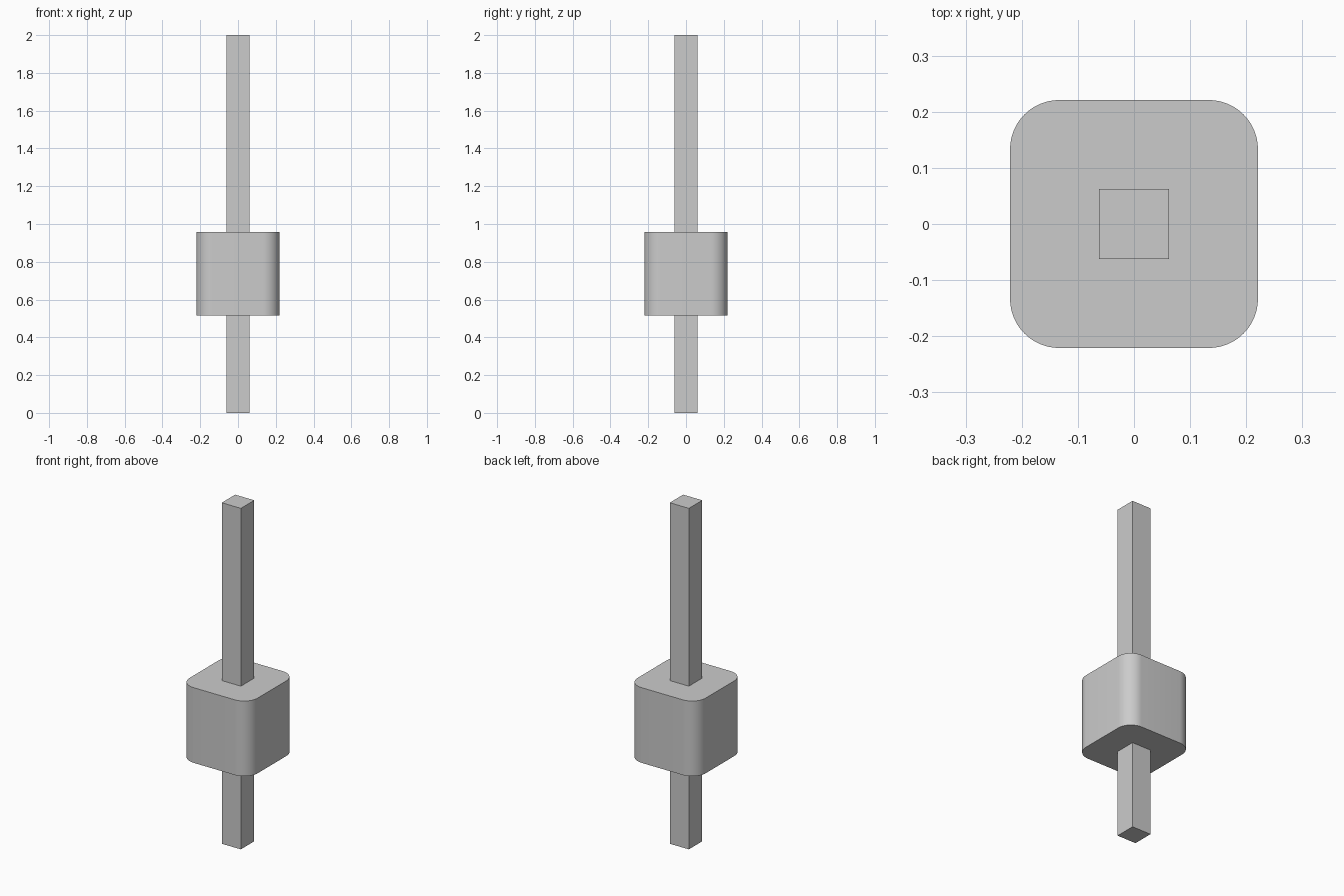
import bpy
import bmesh

default = bpy.data.objects.get("Cube")
if default:
    bpy.data.objects.remove(default, do_unlink=True)

grey = bpy.data.materials.new("light grey")
grey.use_nodes = True
colour = (0.6, 0.6, 0.6, 1)
grey.diffuse_color = colour
grey.node_tree.nodes["Principled BSDF"].inputs["Base Color"].default_value = colour


def block(name, width, bottom, top, radius=0):
    """Square upright block with optional rounded vertical edges."""
    bm = bmesh.new()
    bmesh.ops.create_cube(bm, size=1)
    for v in bm.verts:
        v.co.x *= width
        v.co.y *= width
        v.co.z = top if v.co.z > 0 else bottom
    if radius:
        upright = [e for e in bm.edges
                   if abs(e.verts[0].co.z - e.verts[1].co.z) > 0.01]
        bmesh.ops.bevel(bm, geom=upright, offset=radius, segments=12,
                        profile=0.5, affect='EDGES')
    mesh = bpy.data.meshes.new(name)
    bm.to_mesh(mesh)
    bm.free()
    mesh.materials.append(grey)
    obj = bpy.data.objects.new(name, mesh)
    bpy.context.collection.objects.link(obj)
    bpy.ops.object.select_all(action='DESELECT')
    obj.select_set(True)
    bpy.context.view_layer.objects.active = obj
    if radius:
        bpy.ops.object.shade_smooth_by_angle()
    return obj


# Long square pin running through the rounded housing
block("pin", 0.124, 0, 2)
block("housing", 0.442, 0.516, 0.957, radius=0.088)
